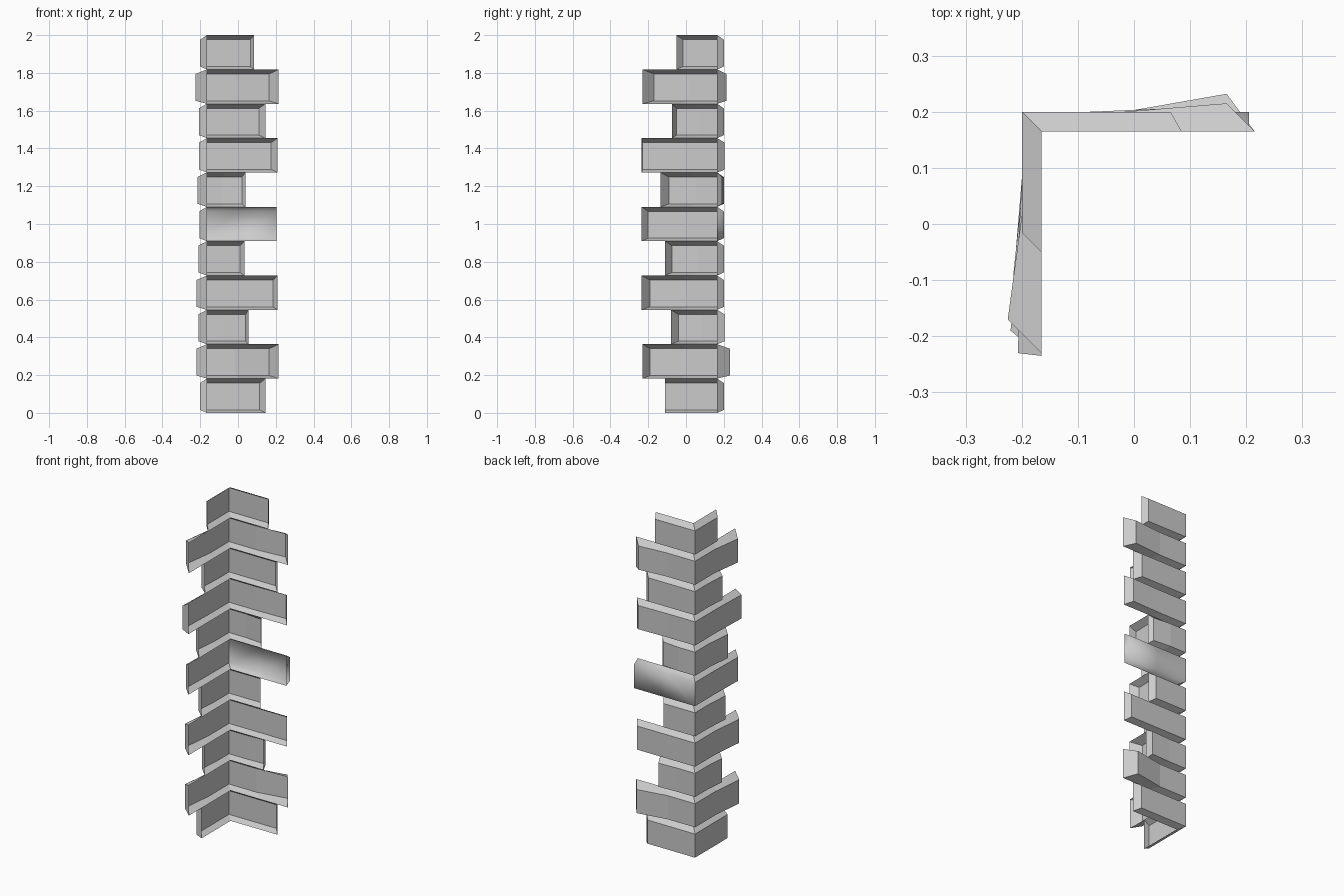
import bpy

# Remove the default object
cube = bpy.data.objects.get("Cube")
if cube:
    bpy.data.objects.remove(cube, do_unlink=True)

# Single stone material
STONE = (0.6, 0.6, 0.6, 1.0)
stone = bpy.data.materials.new("grey stone")
stone.use_nodes = True
stone.diffuse_color = STONE
stone.node_tree.nodes["Principled BSDF"].inputs["Base Color"].default_value = STONE

INNER = 0.165     # wall plane behind the stones
OUTER = 0.2       # usual plane of the stone faces
COURSES = 11
HEIGHT = 2 / COURSES
TOP_CHAMFER, BOTTOM_CHAMFER = 0.024, 0.016


def arm(base_end, face_end, bulge):
    """Distances along one arm and its depth, from the tip to the middle."""
    base_mid = (base_end - INNER) / 2
    face_mid = (face_end - OUTER) / 2
    base = [(base_end, INNER), (base_mid, INNER)]
    face = [(face_end, bulge), (face_mid, OUTER)]
    return base, face


def build_stone(name, z, side, back, smooth_back=False):
    """Open-backed L-shaped corner stone with chamfered edges."""
    side_base, side_face = arm(*side)
    back_base, back_face = arm(*back)

    # Path runs up the side arm, round the corner and out along the back arm
    def path(side_pts, back_pts, corner):
        return ([(-d, -s) for s, d in side_pts] + [(-corner, corner)]
                + [(s, d) for s, d in reversed(back_pts)])

    base = path(side_base, back_base, INNER)
    face = path(side_face, back_face, OUTER)
    # side arm positions are measured towards the front
    n = len(base)
    top = z + HEIGHT
    rings = [(base, z), (base, top),
             (face, z + BOTTOM_CHAMFER), (face, top - TOP_CHAMFER)]
    verts = [(x, y, h) for ring, h in rings for x, y in ring]
    base_low, base_top, face_low, face_top = (
        [k * n + i for i in range(n)] for k in range(len(rings)))

    faces = []
    for i in range(n - 1):
        j = i + 1
        faces.append((face_low[i], face_top[i], face_top[j], face_low[j]))
        faces.append((face_top[i], base_top[i], base_top[j], face_top[j]))
        faces.append((face_low[i], face_low[j], base_low[j], base_low[i]))
    # Chamfered tips
    faces.append((face_low[0], base_low[0], base_top[0], face_top[0]))
    faces.append((face_low[-1], face_top[-1], base_top[-1], base_low[-1]))

    mesh = bpy.data.meshes.new(name)
    mesh.from_pydata(verts, [], faces)
    mesh.materials.append(stone)
    for poly in mesh.polygons:
        poly.use_smooth = smooth_back and poly.center.y > INNER and poly.center.x > -INNER
    mesh.update()
    obj = bpy.data.objects.new(name, mesh)
    bpy.context.collection.objects.link(obj)
    return obj


# Courses from the bottom up; each arm is (base tip, face tip, tip depth)
courses = [
    ((.11, .11, .2), (.145, .115, .2)),
    ((.23, .19, .22), (.215, .165, .232)),
    ((.08, .04, .21), (.055, .04, .205)),
    ((.235, .19, .22), (.21, .185, .2)),
    ((.11, .075, .21), (.035, .01, .2)),
    ((.235, .2, .205), (.205, .205, .2)),
    ((.135, .09, .215), (.04, .02, .19)),
    ((.235, .23, .207), (.21, .175, .205)),
    ((.075, .05, .207), (.145, .11, .2)),
    ((.23, .17, .225), (.215, .165, .215)),
    ((.05, .015, .2), (.085, .065, .2)),
]


for level, (side, back) in enumerate(courses):
    # Flip the side arm so that its tip points to the front
    build_stone(f"corner_stone_{level + 1}", level * HEIGHT, side, back,
                smooth_back=(level == COURSES // 2))
